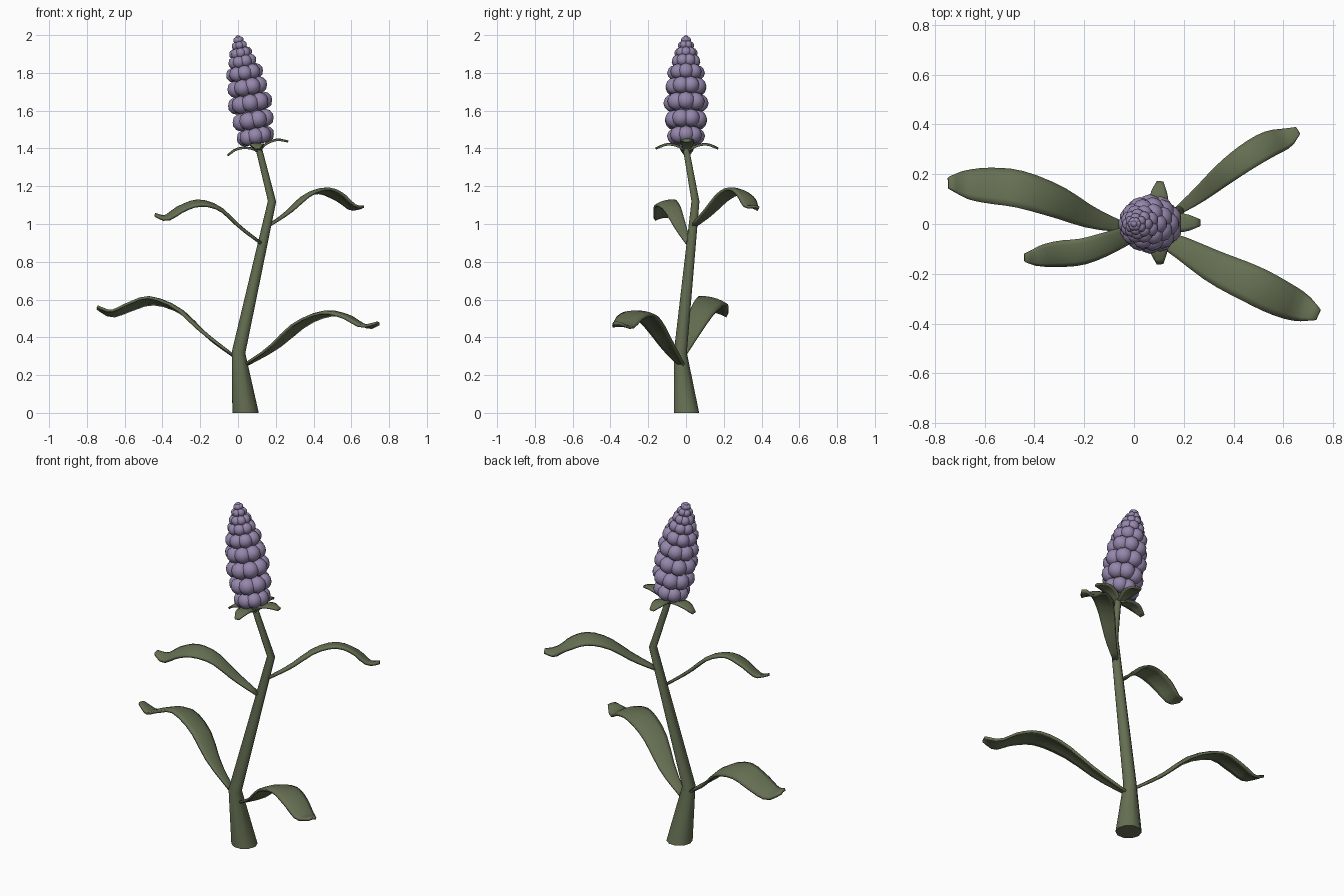
import bpy, bmesh, math
from mathutils import Vector, Matrix

if "Cube" in bpy.data.objects:
    bpy.data.objects.remove(bpy.data.objects["Cube"])


def material(name, rgb):
    m = bpy.data.materials.new(name)
    m.diffuse_color = (*rgb, 1)
    m.use_nodes = True
    m.node_tree.nodes["Principled BSDF"].inputs["Base Color"].default_value = m.diffuse_color
    return m


GREEN = material("leaf_green", (0.13, 0.16, 0.085))
PURPLE = material("blossom_purple", (0.30, 0.24, 0.41))


def finish(bm, name, mat, angle=40):
    bmesh.ops.recalc_face_normals(bm, faces=bm.faces)
    me = bpy.data.meshes.new(name)
    bm.to_mesh(me)
    bm.free()
    ob = bpy.data.objects.new(name, me)
    bpy.context.collection.objects.link(ob)
    me.materials.append(mat)
    bpy.ops.object.select_all(action='DESELECT')
    ob.select_set(True)
    bpy.context.view_layer.objects.active = ob
    bpy.ops.object.shade_smooth_by_angle(angle=math.radians(angle))
    return ob


def spline(pts, t):
    """Catmull-Rom point at t in 0..1."""
    n = len(pts) - 1
    i = min(int(t * n), n - 1)
    u = t * n - i
    b, c = pts[i], pts[i + 1]
    a = pts[i - 1] if i else b * 2 - c
    d = pts[i + 2] if i + 2 <= n else c * 2 - b
    return 0.5 * (2 * b + (c - a) * u + (2 * a - 5 * b + 4 * c - d) * u * u
                  + (3 * b - a - 3 * c + d) * u ** 3)


def bridge(bm, r0, r1, closed):
    n = len(r0)
    for i in range(n if closed else n - 1):
        j = (i + 1) % n
        bm.faces.new((r0[i], r0[j], r1[j], r1[i]))


# Kinked tapering stem
def stem(path, sides=10):
    bm = bmesh.new()
    rings = []
    for k, (x, y, z, r) in enumerate(path):
        c = Vector((x, y, z))
        p0 = Vector(path[max(k - 1, 0)][:3])
        p1 = Vector(path[min(k + 1, len(path) - 1)][:3])
        d = (p1 - p0).normalized() if k else Vector((0, 0, 1))
        q = Vector((0, 0, 1)).rotation_difference(d)
        rings.append([bm.verts.new(c + q @ Vector((r * math.cos(a), r * math.sin(a), 0)))
                      for a in (2 * math.pi * i / sides for i in range(sides))])
    for a, b in zip(rings, rings[1:]):
        bridge(bm, a, b, True)
    bm.faces.new(rings[0])
    bm.faces.new(rings[-1])
    finish(bm, "stem", GREEN)


stem([(0.04, 0.003, 0, 0.07), (0.003, -0.03, 0.32, 0.036),
      (0.18, 0.05, 1.12, 0.022), (0.11, 0.0, 1.40, 0.017), (0.09, 0, 1.5, 0.015)])


# Gently arched leaf blade swept along a path
def leaf(name, pts, widths, roll=0, cup=-0.08, thick=0.014, steps=16, across=6):
    pts = [Vector(p) for p in pts]
    ws = [Vector((w, 0, 0)) for w in widths]
    bm = bmesh.new()
    rows = []
    for k in range(steps + 1):
        t = k / steps
        p = spline(pts, t)
        d = (spline(pts, min(t + 0.02, 1)) - spline(pts, max(t - 0.02, 0))).normalized()
        side = d.cross(Vector((0, 0, 1))).normalized()
        side = Matrix.Rotation(math.radians(roll), 3, d) @ side
        up = side.cross(d)
        w = spline(ws, t).x
        rows.append([bm.verts.new(p + side * (s * w / 2) + up * (cup * w * (s * s - 0.4)))
                     for s in (-1 + 2 * i / across for i in range(across + 1))])
    for a, b in zip(rows, rows[1:]):
        bridge(bm, a, b, False)
    ob = finish(bm, name, GREEN)
    mod = ob.modifiers.new("thickness", 'SOLIDIFY')
    mod.thickness = thick
    mod.offset = 0


WIDE = (0.03, 0.085, 0.13, 0.15, 0.145, 0.115, 0.045)
SLIM = (0.025, 0.06, 0.09, 0.105, 0.105, 0.08, 0.03)
leaf("lower_left_leaf", [(-0.02, -0.02, 0.30), (-0.17, 0.025, 0.415), (-0.31, 0.09, 0.545),
                         (-0.46, 0.14, 0.60), (-0.58, 0.155, 0.565),
                         (-0.67, 0.16, 0.53), (-0.745, 0.165, 0.56)], WIDE, roll=14)
leaf("lower_right_leaf", [(0.03, -0.02, 0.25), (0.18, -0.09, 0.345), (0.33, -0.175, 0.475),
                          (0.47, -0.24, 0.53), (0.58, -0.295, 0.51),
                          (0.67, -0.335, 0.46), (0.74, -0.365, 0.475)], WIDE, roll=-4)
leaf("upper_left_leaf", [(0.12, 0.01, 0.90), (0.01, -0.03, 0.985), (-0.10, -0.075, 1.085),
                         (-0.205, -0.11, 1.115), (-0.30, -0.12, 1.085),
                         (-0.38, -0.13, 1.035), (-0.44, -0.135, 1.05)], SLIM, roll=-14)
leaf("upper_right_leaf", [(0.16, 0.04, 0.99), (0.26, 0.115, 1.06), (0.36, 0.20, 1.15),
                          (0.455, 0.27, 1.18), (0.54, 0.32, 1.145),
                          (0.61, 0.345, 1.09), (0.66, 0.375, 1.09)], SLIM, roll=-12)

# Four sepals under the blossom, tilted with it
tilt = Matrix.Translation((0.105, 0.005, 1.40)) @ Matrix.Rotation(math.radians(-13), 4, 'Y')
for i in range(4):
    m = tilt @ Matrix.Rotation(math.radians(90 * i), 4, 'Z')
    leaf(f"sepal_{i + 1}", [m @ Vector(p) for p in
                            [(0.0, 0, -0.015), (0.05, 0, 0.015), (0.11, 0, 0.022), (0.165, 0, 0.0)]],
         (0.03, 0.065, 0.07, 0.025), cup=-0.05, thick=0.01, steps=8, across=4)

# Blossom spike: staggered rings of round florets on a leaning axis
# each row: axis x, height, ring radius, floret radius
rows = [(0.092, 1.465, 0.056, 0.045), (0.080, 1.55, 0.069, 0.048),
        (0.064, 1.64, 0.072, 0.048), (0.049, 1.725, 0.067, 0.046),
        (0.035, 1.80, 0.059, 0.041), (0.023, 1.86, 0.045, 0.034),
        (0.014, 1.905, 0.034, 0.028), (0.007, 1.945, 0.022, 0.022),
        (0.002, 1.974, 0.011, 0.017)]
bm = bmesh.new()
lean = Matrix.Rotation(math.radians(-11), 4, 'Y')
for k, (x, z, ring, r) in enumerate(rows):
    n = 8 if k < 7 else 6
    for i in range(n):
        a = 2 * math.pi * (i + 0.5 * (k % 2)) / n
        off = lean @ Vector((ring * math.cos(a), ring * math.sin(a), 0))
        bmesh.ops.create_icosphere(bm, subdivisions=2, radius=r,
                                   matrix=Matrix.Translation(Vector((x, 0, z)) + off))
bmesh.ops.create_icosphere(bm, subdivisions=2, radius=0.014,
                           matrix=Matrix.Translation((0, 0, 1.986)))
finish(bm, "blossom_spike", PURPLE)

# Inner core filling the spike
bm = bmesh.new()
bmesh.ops.create_uvsphere(bm, u_segments=12, v_segments=8, radius=1,
                          matrix=Matrix.Translation((0.065, 0, 1.66)) @ lean
                          @ Matrix.Diagonal((0.065, 0.065, 0.24, 1)))
finish(bm, "blossom_core", PURPLE)
